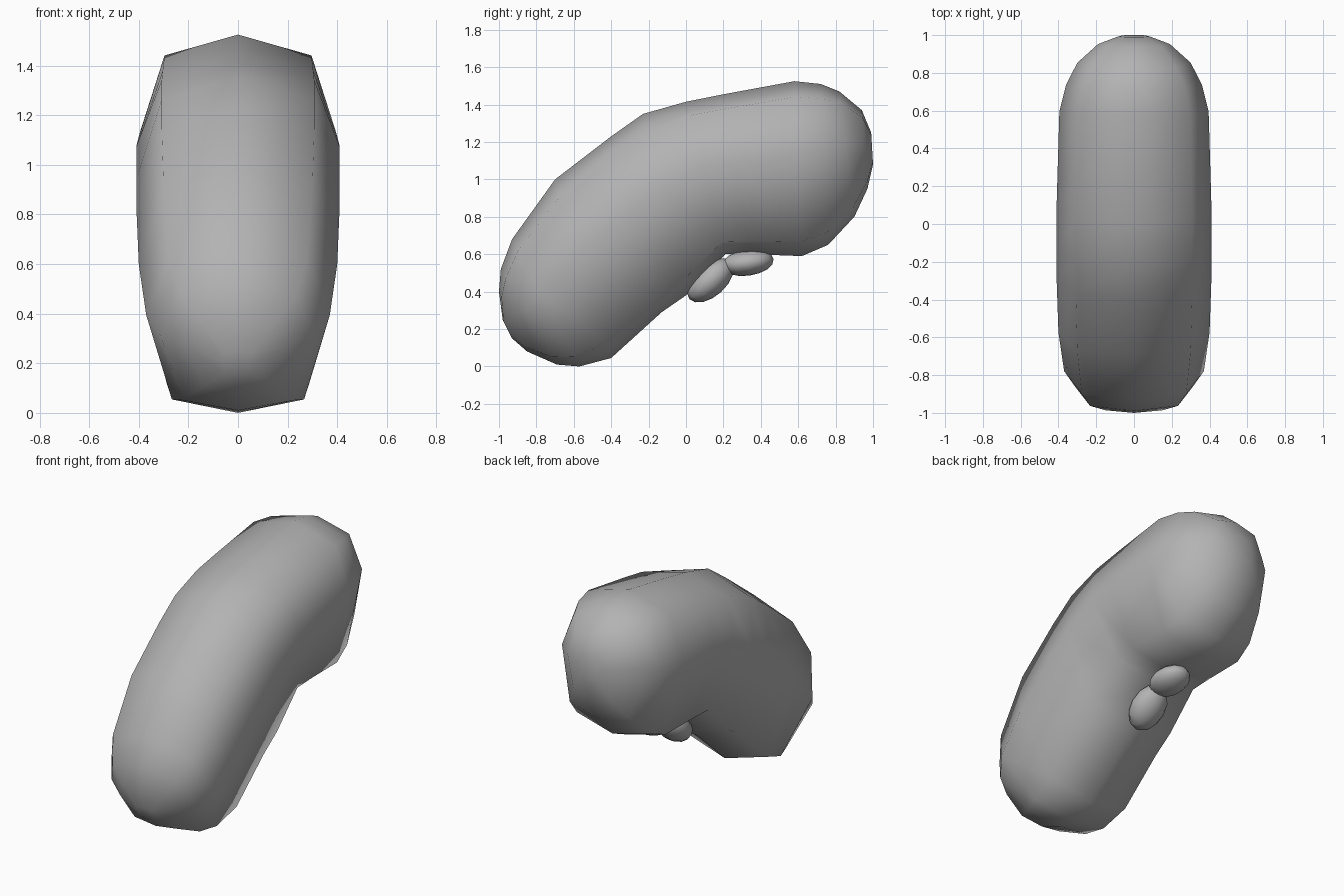
import bpy, bmesh, math
from mathutils import Matrix

if "Cube" in bpy.data.objects:
    bpy.data.objects.remove(bpy.data.objects["Cube"])

skin = bpy.data.materials.new("plain grey")
skin.diffuse_color = (0.45, 0.45, 0.45, 1)
skin.use_nodes = True
skin.node_tree.nodes["Principled BSDF"].inputs["Base Color"].default_value = skin.diffuse_color

# Stations along the bean: upper (y, z), lower (y, z), half width
stations = [
    (-0.98, 0.25, -0.93, 0.15, 0.07),
    (-1.00, 0.40, -0.85, 0.08, 0.20),
    (-0.99, 0.52, -0.69, 0.01, 0.31),
    (-0.93, 0.68, -0.57, 0.00, 0.37),
    (-0.70, 1.00, -0.40, 0.045, 0.40),
    (-0.40, 1.23, -0.13, 0.29, 0.41),
    (-0.23, 1.35, 0.00, 0.38, 0.41),
    (0.00, 1.415, 0.21, 0.60, 0.41),
    (0.20, 1.455, 0.35, 0.60, 0.405),
    (0.58, 1.525, 0.62, 0.59, 0.395),
    (0.72, 1.51, 0.76, 0.65, 0.36),
    (0.82, 1.47, 0.90, 0.80, 0.30),
    (0.94, 1.37, 0.97, 0.95, 0.19),
    (0.99, 1.25, 1.00, 1.08, 0.08),
]
# Eight-sided section: (share of half width, share of way from upper to lower)
half = [(0.75, 0.09), (1, 0.42), (0.72, 0.92)]
section = [(0, 0)] + half + [(0, 1)] + [(-a, t) for a, t in reversed(half)]


def finish(bm, name):
    bmesh.ops.recalc_face_normals(bm, faces=bm.faces)
    for f in bm.faces:
        f.smooth = True
    mesh = bpy.data.meshes.new(name)
    bm.to_mesh(mesh)
    bm.free()
    mesh.materials.append(skin)
    obj = bpy.data.objects.new(name, mesh)
    bpy.context.collection.objects.link(obj)
    return obj


# Curved bean body, lofted through the stations
bm = bmesh.new()
rings = []
for uy, uz, ly, lz, w in stations:
    rings.append([bm.verts.new((a * w, uy + (ly - uy) * t, uz + (lz - uz) * t))
                  for a, t in section])
n = len(section)
for r, s in zip(rings, rings[1:]):
    for i in range(n):
        j = (i + 1) % n
        bm.faces.new((r[i], r[j], s[j], s[i]))
bm.faces.new(rings[0])
bm.faces.new(rings[-1])
finish(bm, "bean_body")

# Two small lobes tucked in the inner hollow
def lobe(name, centre, radii, tilt):
    bm = bmesh.new()
    m = (Matrix.Translation(centre) @ Matrix.Rotation(math.radians(tilt), 4, 'X')
         @ Matrix.Diagonal((*radii, 1)))
    bmesh.ops.create_uvsphere(bm, u_segments=12, v_segments=8, radius=1, matrix=m)
    finish(bm, name)


lobe("lower_lobe", (0, 0.13, 0.46), (0.11, 0.15, 0.085), 42)
lobe("upper_lobe", (0, 0.33, 0.555), (0.11, 0.14, 0.07), 8)
